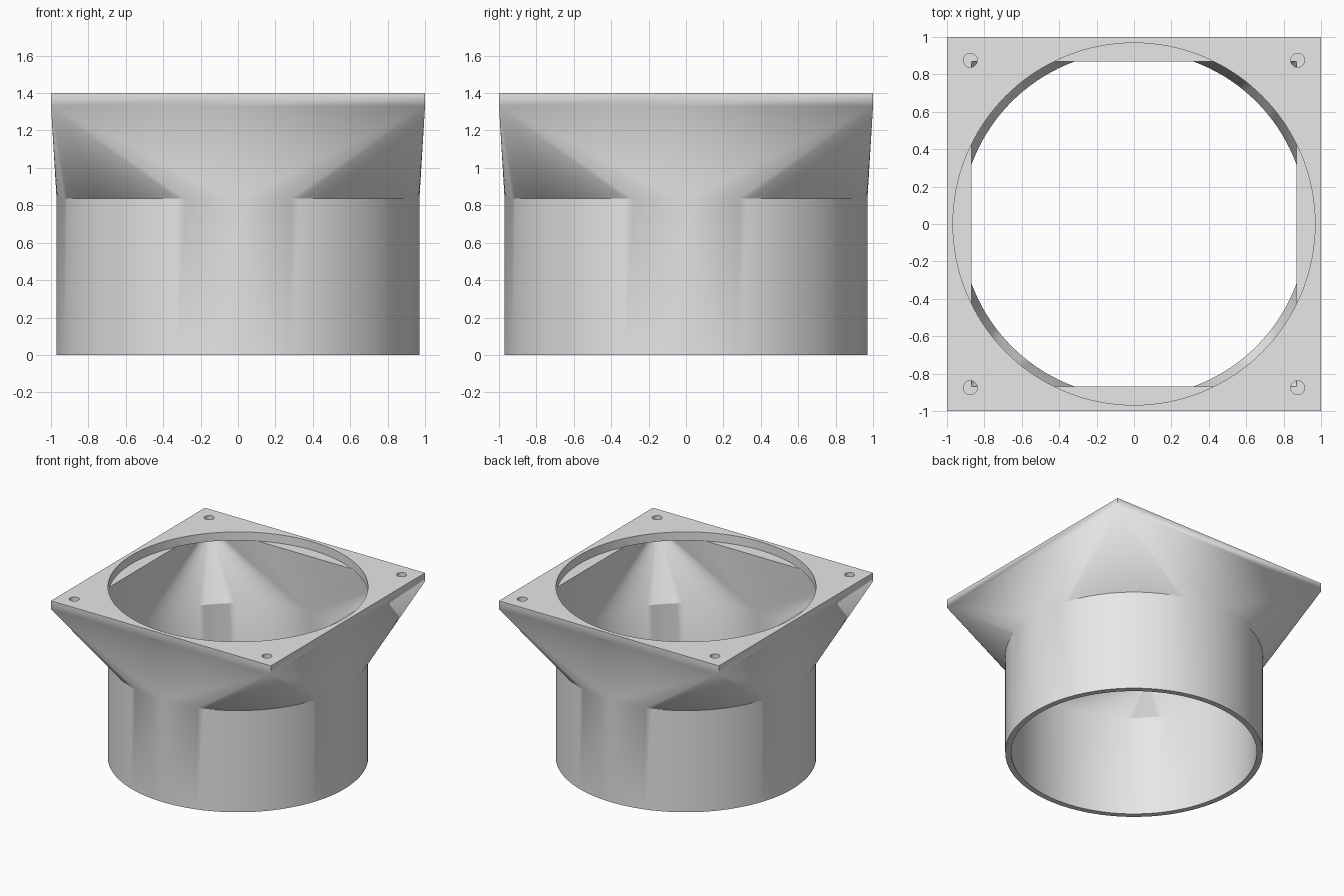
import bpy, bmesh, math

if "Cube" in bpy.data.objects:
    bpy.data.objects.remove(bpy.data.objects["Cube"])

SEG = 128          # sides of the round parts
Z_ROUND = 0.835    # top of the round duct
Z_PLATE = 1.33     # underside of the square plate
Z_TOP = 1.40

grey = bpy.data.materials.new("plain grey")
grey.diffuse_color = (0.8, 0.8, 0.8, 1)
grey.use_nodes = True
grey.node_tree.nodes["Principled BSDF"].inputs["Base Color"].default_value = grey.diffuse_color


def finish(bm, name):
    bmesh.ops.recalc_face_normals(bm, faces=bm.faces)
    me = bpy.data.meshes.new(name)
    bm.to_mesh(me)
    bm.free()
    me.materials.append(grey)
    ob = bpy.data.objects.new(name, me)
    bpy.context.collection.objects.link(ob)
    return ob


def round_to_square(name, r, half, z0, z1, z2, z3=None):
    """Closed solid: round tube z0-z1, fans out to a square at z2, prism to z3."""
    bm = bmesh.new()

    def ring(z):
        return [bm.verts.new((r * math.cos(2 * math.pi * i / SEG),
                              r * math.sin(2 * math.pi * i / SEG), z)) for i in range(SEG)]

    def square(z):
        return [bm.verts.new((half * sx, half * sy, z))
                for sx, sy in ((1, 1), (-1, 1), (-1, -1), (1, -1))]

    low, high, sq = ring(z0), ring(z1), square(z2)
    bm.faces.new(low)
    for i in range(SEG):
        j = (i + 1) % SEG
        bm.faces.new((low[i], low[j], high[j], high[i]))
        bm.faces.new((high[i], high[j], sq[i * 4 // SEG]))       # corner cone
    for q in range(4):
        bm.faces.new((high[q * SEG // 4], sq[q], sq[q - 1]))     # flat side
    if z3 is not None:
        top = square(z3)
        for q in range(4):
            bm.faces.new((sq[q - 1], sq[q], top[q], top[q - 1]))
        sq = top
    bm.faces.new(sq)
    return finish(bm, name)


def cylinder(name, x, y, r, z0, z1, seg):
    bm = bmesh.new()
    rings = [[bm.verts.new((x + r * math.cos(2 * math.pi * i / seg),
                            y + r * math.sin(2 * math.pi * i / seg), z)) for i in range(seg)]
             for z in (z0, z1)]
    for i in range(seg):
        j = (i + 1) % seg
        bm.faces.new((rings[0][i], rings[0][j], rings[1][j], rings[1][i]))
    bm.faces.new(rings[0])
    bm.faces.new(rings[1])
    return finish(bm, name)


# Outer body: duct, transition and plate in one
adapter = round_to_square("duct_adapter", 0.97, 1.0, 0, Z_ROUND, Z_PLATE, Z_TOP)

# Cutters: inner passage, round opening and screw holes
cutters = [round_to_square("passage_cutter", 0.925, 0.868, -0.1, Z_ROUND, Z_PLATE + 0.001),
           cylinder("opening_cutter", 0, 0, 0.968, Z_PLATE, 1.6, SEG)]
for sx in (-1, 1):
    for sy in (-1, 1):
        cutters.append(cylinder("screw_hole_cutter", 0.875 * sx, 0.875 * sy,
                                0.037, Z_PLATE, 1.6, 32))

bpy.context.view_layer.objects.active = adapter
adapter.select_set(True)
for c in cutters:
    c.hide_render = True
    m = adapter.modifiers.new("cut", 'BOOLEAN')
    m.operation = 'DIFFERENCE'
    m.solver = 'EXACT'
    m.object = c
    bpy.ops.object.modifier_apply(modifier=m.name)
for c in cutters:
    bpy.data.objects.remove(c, do_unlink=True)

bpy.ops.object.shade_smooth_by_angle(angle=math.radians(30))
